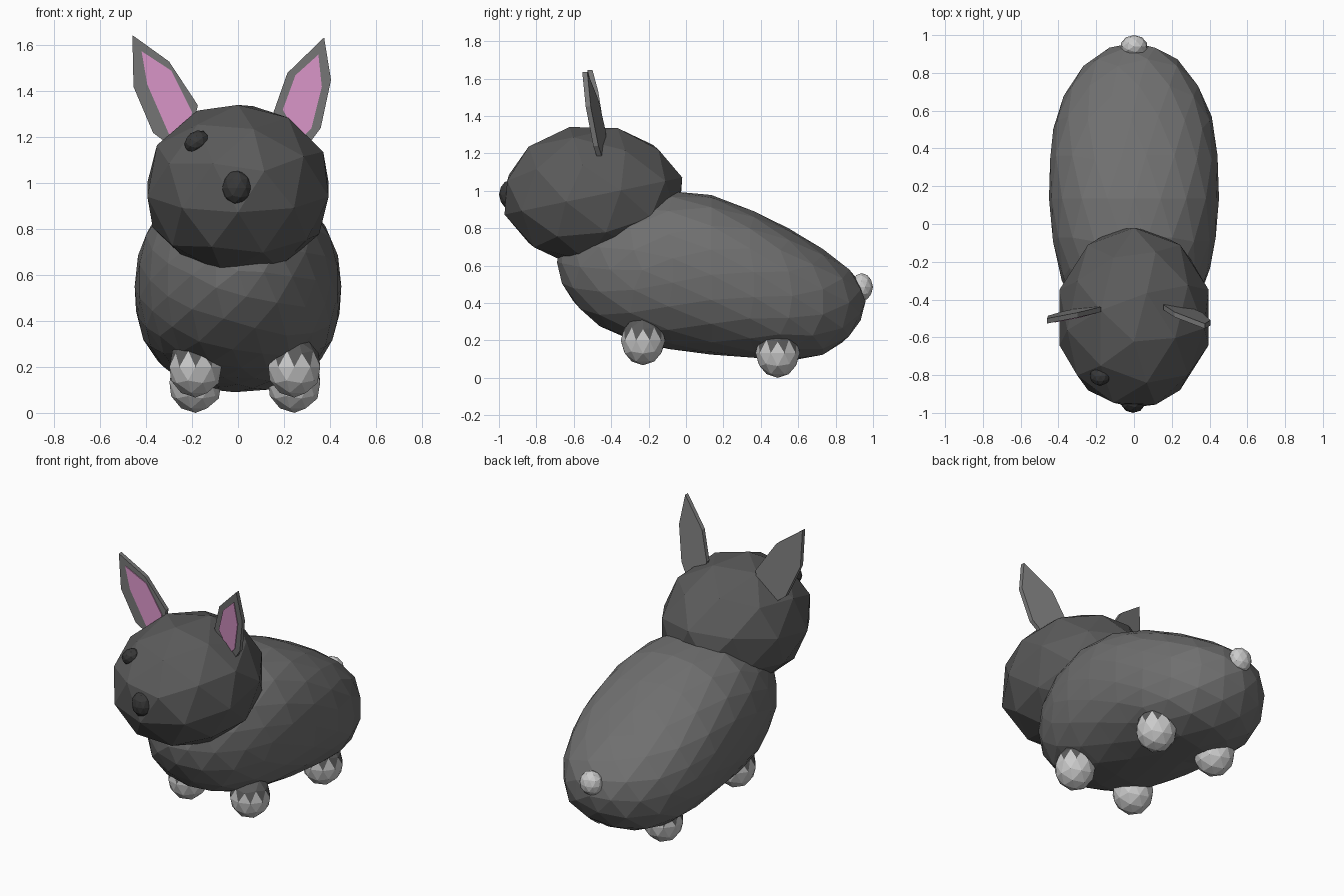
import bpy, bmesh, math
from mathutils import Matrix, Vector

if "Cube" in bpy.data.objects:
    bpy.data.objects.remove(bpy.data.objects["Cube"])


def material(name, r, g, b):
    m = bpy.data.materials.new(name)
    m.diffuse_color = (r, g, b, 1)
    m.use_nodes = True
    m.node_tree.nodes["Principled BSDF"].inputs["Base Color"].default_value = m.diffuse_color
    return m


FUR = material("fur", 0.16, 0.16, 0.16)
DARK = material("dark_fur", 0.105, 0.105, 0.105)
BLACK = material("black", 0.04, 0.04, 0.04)
WHITE = material("white", 0.8, 0.8, 0.8)
EAR = material("ear_fur", 0.2, 0.2, 0.2)
PINK = material("pink", 0.78, 0.34, 0.65)


def finish(name, bm, *mats):
    bmesh.ops.recalc_face_normals(bm, faces=bm.faces)
    me = bpy.data.meshes.new(name)
    bm.to_mesh(me)
    bm.free()
    for m in mats:
        me.materials.append(m)
    ob = bpy.data.objects.new(name, me)
    bpy.context.collection.objects.link(ob)
    return ob


def ball(subdiv=2, tilt=0):
    bm = bmesh.new()
    bmesh.ops.create_icosphere(bm, subdivisions=subdiv, radius=1,
                               matrix=Matrix.Rotation(math.radians(tilt), 4, 'X'))
    return bm


def ellipsoid(name, centre, radii, mat, tilt=0, roll=0):
    bm = ball(2, tilt)
    rot = Matrix.Rotation(math.radians(roll), 3, 'Y')
    for v in bm.verts:
        v.co = Vector(centre) + rot @ Vector(a * b for a, b in zip(v.co, radii))
    return finish(name, bm, mat)


def lerp_table(table, u):
    for (u0, a), (u1, b) in zip(table, table[1:]):
        if u <= u1:
            return a + (b - a) * (u - u0) / (u1 - u0)
    return table[-1][1]


# Body: long egg whose centreline falls toward the rump, slightly squared
spine = [(-1.01, 0.62), (-0.77, 0.58), (-0.16, 0.573), (0.08, 0.54),
         (0.32, 0.49), (0.56, 0.43), (0.8, 0.395), (1.01, 0.41)]
height = [(-1.01, 0.44), (-0.16, 0.44), (0.2, 0.41), (1.01, 0.41)]
bm = ball(3, 90)
for v in bm.verts:
    x, y, z = v.co
    sq = 1 + 0.05 * math.sin(2 * math.atan2(z, x)) ** 2
    v.co = (x * sq * (0.45 + 0.08 * max(0, y - 0.1)), 0.135 + 0.825 * y,
            lerp_table(spine, y) + lerp_table(height, y) * z * sq)
finish("body", bm, FUR)

# Head, nose, the single visible eye and tail
ellipsoid("head", (0, -0.495, 0.972), (0.415, 0.492, 0.382), DARK, tilt=15)
ellipsoid("nose", (-0.005, -0.94, 0.98), (0.066, 0.06, 0.078), BLACK)
ellipsoid("eye", (-0.18, -0.805, 1.18), (0.058, 0.052, 0.046), BLACK, roll=-35)
ellipsoid("tail", (0, 0.94, 0.485), (0.072, 0.06, 0.075), WHITE)

# Feet: dark tops with zigzag white socks
for side, x in (("left", -0.185), ("right", 0.245)):
    for end, y, z in (("front", -0.23, 0.2), ("rear", 0.49, 0.133)):
        bm = ball()
        for f in bm.faces:
            f.material_index = int(f.calc_center_median().z < 0.25)
        for v in bm.verts:
            v.co = (x + v.co.x * 0.119, y + v.co.y * 0.119, z + v.co.z * 0.133)
        finish(f"{end}_{side}_foot", bm, DARK, WHITE)


def slab(name, outline, plane, front, back, mat):
    """Thin plate with an x-z outline lying on a slanted plane."""
    bm = bmesh.new()
    rings = [[bm.verts.new((x, plane(x, z) + d, z)) for x, z in outline]
             for d in (front, back)]
    bm.faces.new(rings[0])
    bm.faces.new(rings[1][::-1])
    n = len(outline)
    for i in range(n):
        j = (i + 1) % n
        bm.faces.new((rings[0][i], rings[1][i], rings[1][j], rings[0][j]))
    finish(name, bm, mat)


# Ears with pink linings
ears = {
    "left": (lambda x, z: -0.475 + 0.15 * (x + 0.3) - 0.06 * (z - 1.4),
             [(-0.46, 1.645), (-0.455, 1.42), (-0.37, 1.22), (-0.29, 1.16),
              (-0.20, 1.22), (-0.175, 1.34), (-0.30, 1.53)],
             [(-0.42, 1.575), (-0.395, 1.43), (-0.29, 1.19), (-0.215, 1.24),
              (-0.20, 1.31), (-0.29, 1.49)]),
    "right": (lambda x, z: -0.49 - 0.25 * (x - 0.3) - 0.14 * (z - 1.4),
              [(0.375, 1.635), (0.405, 1.45), (0.36, 1.24), (0.30, 1.16),
               (0.20, 1.21), (0.155, 1.31), (0.215, 1.48)],
              [(0.35, 1.56), (0.365, 1.42), (0.32, 1.24), (0.27, 1.19),
               (0.195, 1.32), (0.25, 1.47)]),
}
for side, (plane, outer, inner) in ears.items():
    slab(f"{side}_ear", outer, plane, -0.013, 0.014, EAR)
    slab(f"{side}_ear_lining", inner, plane, -0.018, -0.008, PINK)
